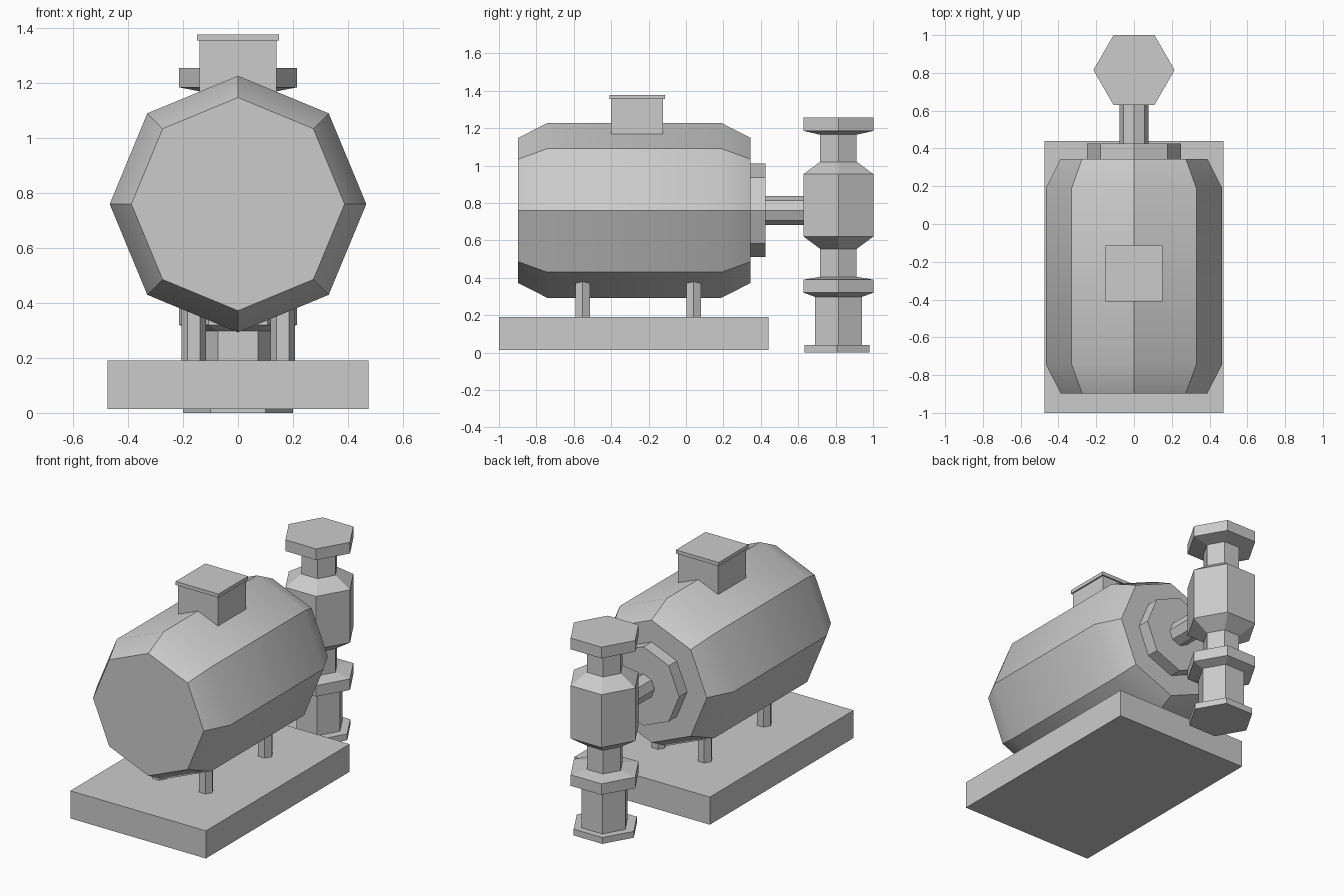
import bpy, bmesh, math
from mathutils import Matrix

if "Cube" in bpy.data.objects:
    bpy.data.objects.remove(bpy.data.objects["Cube"])


def finish(name, bm):
    bmesh.ops.recalc_face_normals(bm, faces=bm.faces)
    mesh = bpy.data.meshes.new(name)
    bm.to_mesh(mesh)
    bm.free()
    ob = bpy.data.objects.new(name, mesh)
    bpy.context.collection.objects.link(ob)
    return ob


def box(name, x, y, z):
    bm = bmesh.new()
    size = [b - a for a, b in (x, y, z)]
    mid = [(a + b) / 2 for a, b in (x, y, z)]
    bmesh.ops.create_cube(bm, size=1, matrix=Matrix.Translation(mid) @ Matrix.Diagonal((*size, 1)))
    return finish(name, bm)


def turned(name, profile, sides, centre, along_y=False):
    """Lathe a (radius, position) profile around z, or around y."""
    bm = bmesh.new()
    rings = []
    for r, h in profile:
        ring = []
        for i in range(sides):
            a = 2 * math.pi * i / sides
            u, v = r * math.cos(a), r * math.sin(a)
            p = (u, h, v) if along_y else (u, v, h)
            ring.append(bm.verts.new([p[k] + centre[k] for k in range(3)]))
        rings.append(ring)
    for lo, hi in zip(rings, rings[1:]):
        for i in range(sides):
            j = (i + 1) % sides
            bm.faces.new((lo[i], lo[j], hi[j], hi[i]))
    bm.faces.new(rings[0])
    bm.faces.new(rings[-1])
    return finish(name, bm)


# Base slab
box("base", (-0.475, 0.475), (-1.0, 0.44), (0.015, 0.19))

# Octagonal tank with chamfered ends
axis = (0, 0, 0.76)
tank = turned("tank", [(0.388, -0.897), (0.467, -0.742), (0.467, 0.19), (0.388, 0.345)], 8, axis, True)
bpy.context.view_layer.objects.active = tank
tank.select_set(True)
bpy.ops.object.shade_smooth_by_angle(angle=math.radians(30))

# End flange and connecting pipe
turned("end_flange", [(0.25, 0.34), (0.25, 0.425)], 8, axis, True)
turned("connecting_pipe", [(0.077, 0.41), (0.077, 0.7)], 8, axis, True)

# Hatch on top of the tank
box("hatch_neck", (-0.14, 0.14), (-0.4, -0.122), (1.12, 1.357))
box("hatch_lid", (-0.15, 0.15), (-0.41, -0.113), (1.355, 1.378))

# Hexagonal legs
for side, x in (("left", -0.161), ("right", 0.163)):
    for end, y in (("front", -0.553), ("back", 0.041)):
        turned(f"{end}_{side}_leg", [(0.045, 0.18), (0.045, 0.4)], 6, (x, y, 0))

# Hexagonal valve column behind the tank
column = (0, 0.815, 0)
turned("valve_column", [
    (0.145, 0.03), (0.145, 0.298), (0.215, 0.32), (0.215, 0.39), (0.113, 0.405),
    (0.113, 0.555), (0.215, 0.62), (0.215, 0.955), (0.113, 1.02), (0.113, 1.165),
    (0.215, 1.185), (0.215, 1.256)], 6, column)
turned("column_foot", [(0.2, 0.0), (0.2, 0.04)], 6, (0, 0.808, 0))
